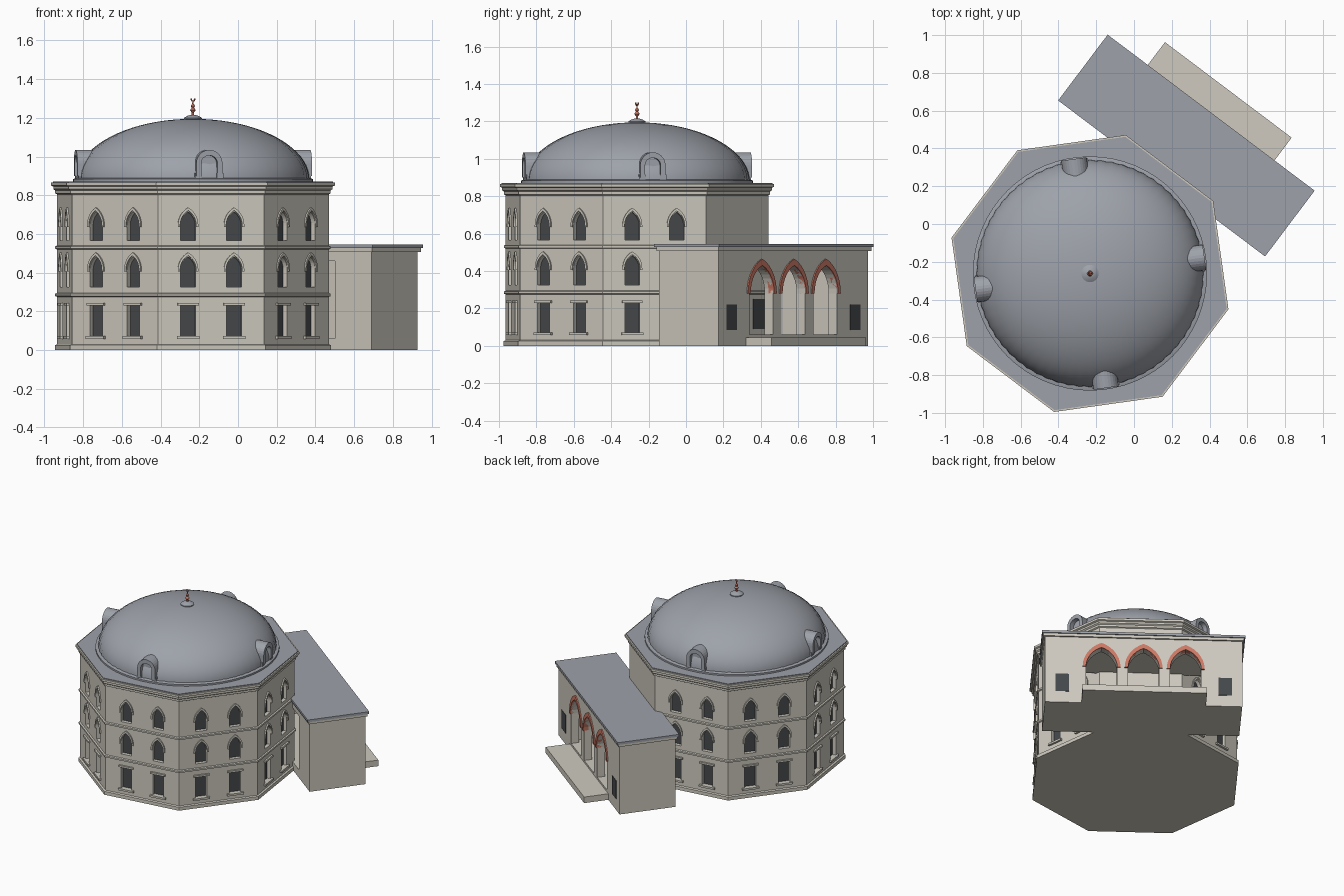
import bpy, bmesh, math
from mathutils import Vector

cube = bpy.data.objects.get("Cube")
if cube:
    bpy.data.objects.remove(cube, do_unlink=True)

CENTRE = Vector((-0.233, -0.262, 0))   # axis of the domed hall
PORCH = 53                             # direction the porch faces
FACES = [PORCH + 45 * k for k in range(1, 8)]
APOTHEM = 0.67
WALL_R = APOTHEM / math.cos(math.pi / 8)


def material(name, rgb):
    m = bpy.data.materials.new(name)
    m.use_nodes = True
    m.diffuse_color = (*rgb, 1)
    m.node_tree.nodes["Principled BSDF"].inputs["Base Color"].default_value = (*rgb, 1)
    return m


stone = material("pale stone", (0.62, 0.59, 0.52))
lead = material("lead grey", (0.34, 0.36, 0.40))
glass = material("dark glass", (0.06, 0.065, 0.07))
brick = material("red brick", (0.60, 0.19, 0.13))


def finish(bm, name, mat, smooth=False):
    bmesh.ops.recalc_face_normals(bm, faces=bm.faces)
    me = bpy.data.meshes.new(name)
    bm.to_mesh(me)
    bm.free()
    me.materials.append(mat)
    ob = bpy.data.objects.new(name, me)
    bpy.context.collection.objects.link(ob)
    if smooth:
        bpy.ops.object.select_all(action='DESELECT')
        ob.select_set(True)
        bpy.context.view_layer.objects.active = ob
        bpy.ops.object.shade_smooth_by_angle(angle=math.radians(35))
    return ob


def place(angle, n, u, z):
    """n outward from the hall axis, u sideways, z up"""
    a = math.radians(angle)
    return CENTRE + Vector((n * math.cos(a) - u * math.sin(a),
                            n * math.sin(a) + u * math.cos(a), z))


def add_prism(bm, outline, n0, n1, angle):
    rings = [[bm.verts.new(place(angle, n, u, z)) for u, z in outline] for n in (n0, n1)]
    for r in rings:
        bm.faces.new(r)
    for i in range(len(outline)):
        j = (i + 1) % len(outline)
        bm.faces.new((rings[0][i], rings[0][j], rings[1][j], rings[1][i]))


def prisms(name, mat, items):
    bm = bmesh.new()
    for item in items:
        add_prism(bm, *item)
    return finish(bm, name, mat)


def box(u, w, z0, z1):
    return [(u - w, z0), (u + w, z0), (u + w, z1), (u - w, z1)]


def arc(u, w, spring, apex, steps=7):
    """pointed arch from right to left"""
    h = apex - spring
    r = (w * w + h * h) / (2 * w)
    end = math.acos(max(-1, min(1, (r - w) / r)))
    half = [(w - r + r * math.cos(end * i / steps), spring + r * math.sin(end * i / steps))
            for i in range(steps + 1)]
    half[-1] = (0, apex)
    return [(u + x, z) for x, z in half] + [(u - x, z) for x, z in reversed(half[:-1])]


def arch(u, w, z0, spring, apex):
    return [(u - w, z0), (u + w, z0)] + arc(u, w, spring, apex)


def band(u, w_out, w_in, spring, apex_out, apex_in, foot=None):
    outer, inner = arc(u, w_out, spring, apex_out), arc(u, w_in, spring, apex_in)
    if foot is not None:
        outer = [(u + w_out, foot)] + outer + [(u - w_out, foot)]
        inner = [(u + w_in, foot)] + inner + [(u - w_in, foot)]
    return outer + inner[::-1]


def lathe(name, profile, sides, mat, phase=0.0, smooth=False, flute=0.0):
    bm = bmesh.new()
    rings = []
    for r, z in profile:
        ring = []
        for i in range(sides):
            k = 1 - (flute * r * r if i % 2 else 0)
            ring.append(bm.verts.new(place(phase + 360 * i / sides, r * k, 0, z)))
        rings.append(ring)
    for a, b in zip(rings, rings[1:]):
        for i in range(sides):
            j = (i + 1) % sides
            bm.faces.new((a[i], a[j], b[j], b[i]))
    bm.faces.new(rings[0])
    bm.faces.new(rings[-1])
    return finish(bm, name, mat, smooth)


def cut(target, cutter):
    mod = target.modifiers.new("openings", 'BOOLEAN')
    mod.operation, mod.solver, mod.object = 'DIFFERENCE', 'EXACT', cutter
    cutter.hide_render = True
    cutter.hide_set(True)
    cutter.display_type = 'WIRE'


# Octagonal hall with plinth, string courses and cornice in one profile
W = WALL_R
profile = [(W + .012, 0), (W + .012, .025), (W, .03)]
for z in (.285, .53):
    profile += [(W, z - .01), (W + .01, z - .006), (W + .01, z + .006), (W, z + .01)]
profile += [(W, .805), (W + .01, .81), (W + .01, .825), (W + .02, .832), (W + .02, .845),
            (W + .032, .85), (W + .032, .866)]
walls = lathe("hall_walls", profile, 8, stone, PORCH + 22.5)
lathe("hall_roof", [(W + .022, .86), (W + .022, .872)], 8, lead, PORCH + 22.5)

# Three rows of paired windows on every free side
openings, panes, trims = [], [], []
for face in FACES:
    for u in (-.12, .12):
        shapes = [box(u, .04, .07, .232), arch(u, .04, .325, .415, .482),
                  arch(u, .04, .565, .645, .715)]
        for s in shapes:
            openings.append((s, APOTHEM - .03, APOTHEM + .05, face))
            panes.append((s, APOTHEM - .034, APOTHEM - .026, face))
        trims.append((box(u, .058, .058, .072), APOTHEM - .01, APOTHEM + .015, face))
        trims.append((box(u, .055, .23, .243), APOTHEM - .01, APOTHEM + .013, face))
        for spring, top in ((.415, .482), (.645, .715)):
            trims.append((band(u, .053, .042, spring, top + .022, top + .006, spring - .01),
                          APOTHEM - .01, APOTHEM + .009, face))
cut(walls, prisms("window_cutters", stone, openings))
prisms("window_panes", glass, panes)
prisms("window_trims", stone, trims)

# Dome on a low ring, gently fluted
lathe("dome_ring", [(.62, .866), (.62, .884), (.60, .89)], 64, lead, smooth=True)
dome = [(.602 * math.cos(t), .88 + .315 * math.sin(t))
        for t in (math.pi / 2 * i / 20 for i in range(20))] + [(.01, 1.195)]
lathe("dome", dome, 128, lead, smooth=True, flute=.02)

# Four arched dormers around the dome
hoods, backs = [], []
for k in range(4):
    a = PORCH + 45 + 90 * k
    backs.append((arch(0, .055, .87, .96, 1.02), .48, .578, a))
    hoods.append((band(0, .068, .042, .965, 1.035, 1.005, .90), .49, .612, a))
    for side in (-1, 1):
        hoods.append((box(side * .057, .017, .87, .915), .52, .605, a))
prisms("dormer_bodies", lead, backs)
prisms("dormer_hoods", lead, hoods)

# Finial
lathe("finial_base", [(.046, 1.185), (.046, 1.2), (.03, 1.21), (.01, 1.216)], 24, lead, smooth=True)
lathe("finial_spindle", [(.006, 1.21), (.006, 1.228), (.015, 1.24), (.006, 1.252), (.011, 1.262),
                         (.004, 1.272), (.003, 1.285)], 16, brick, smooth=True)
moon = [(math.pi * (1 + i / 8)) for i in range(9)]
crescent = [(.014 * math.cos(t), 1.30 + .017 * math.sin(t)) for t in moon]
crescent += [(.010 * math.cos(t), 1.301 + .012 * math.sin(t)) for t in reversed(moon)]
prisms("finial_crescent", brick, [(crescent, -.003, .003, PORCH)])

# Porch block with a hollow room behind three pointed arches
FRONT = 1.046
porch = prisms("porch_walls", stone, [(box(0, .666, 0, .512), .65, FRONT, PORCH)])
cut(porch, prisms("porch_room_cutter", stone, [(box(0, .43, .06, .46), .60, .99, PORCH)]))
bays = (-.284, 0, .284)
cut(porch, prisms("porch_arch_cutter", stone,
                  [(arch(u, .105, .06, .28, .43), .96, 1.1, PORCH) for u in bays]))
prisms("porch_arch_bands", brick,
       [(band(u, .128, .105, .28, .465, .43), FRONT - .03, FRONT + .008, PORCH) for u in bays])
prisms("porch_windows", glass,
       [(box(u, .045, .085, .22), FRONT - .004, FRONT + .003, PORCH) for u in (-.55, .55)])
prisms("room_windows", glass,
       [(box(u, .05, .09, .25), APOTHEM - .004, APOTHEM + .004, PORCH) for u in (-.19, .19)])

# Porch eaves, roof and entrance step
prisms("porch_eaves", stone, [(box(0, .678, .508, .53), .64, FRONT + .012, PORCH)])
prisms("porch_roof", lead, [(box(0, .686, .528, .545), .63, FRONT + .02, PORCH)])
prisms("entrance_step", stone, [(box(0, .42, 0, .045), 1.0, 1.217, PORCH)])
